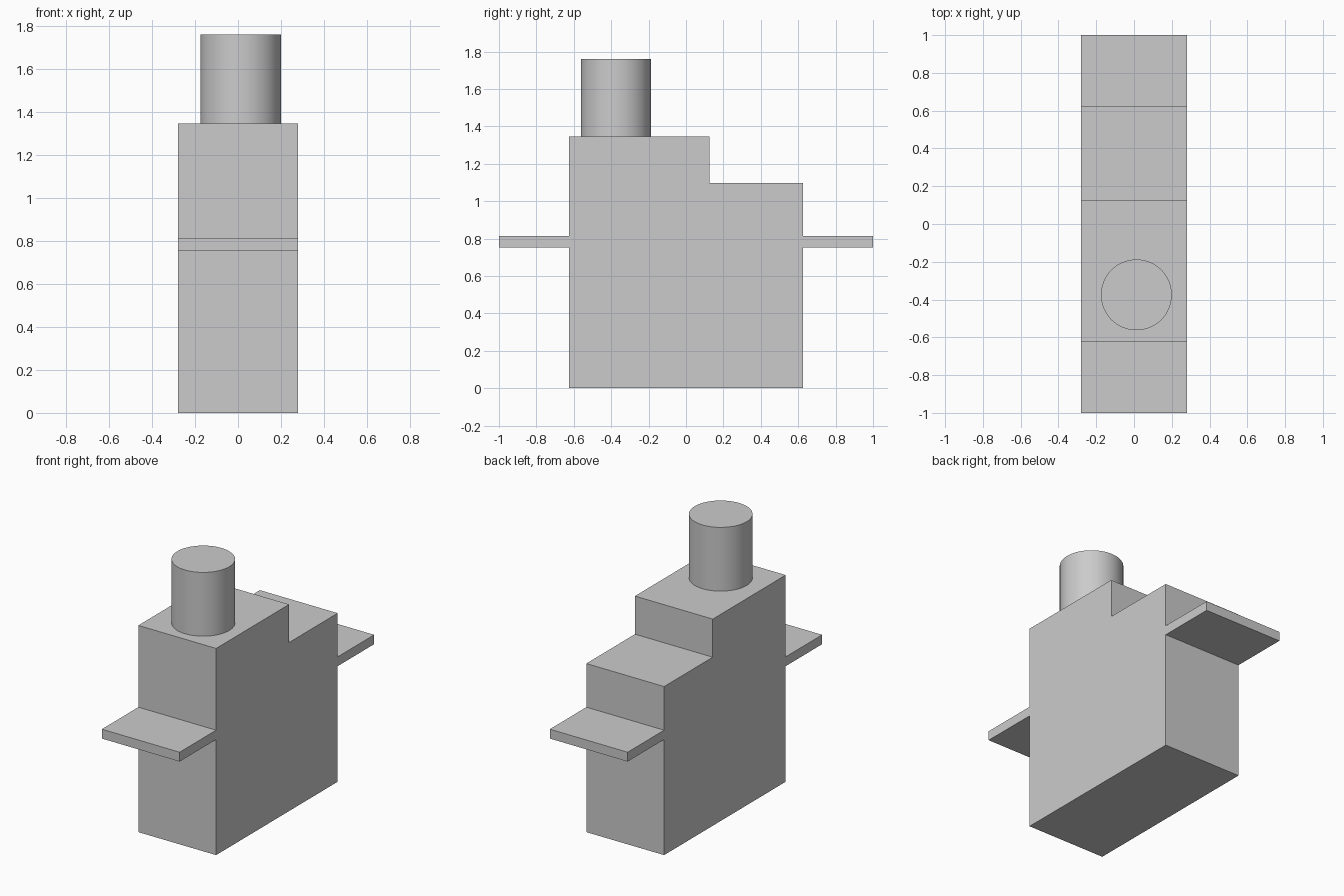
import bpy
import bmesh
from mathutils import Vector

default_cube = bpy.data.objects.get("Cube")
if default_cube:
    bpy.data.objects.remove(default_cube, do_unlink=True)

# Plain grey material
GREY = (0.6, 0.6, 0.6, 1.0)
grey = bpy.data.materials.new("light grey")
grey.use_nodes = True
grey.diffuse_color = GREY
grey.node_tree.nodes["Principled BSDF"].inputs["Base Color"].default_value = GREY

HALF_WIDTH = 0.28
HALF_DEPTH = 0.625
BODY_TOP = 1.345


def extrude_profile(name, profile):
    """Extrude a closed (y, z) outline across the full width of the model."""
    bm = bmesh.new()
    face = bm.faces.new([bm.verts.new((-HALF_WIDTH, y, z)) for y, z in profile])
    result = bmesh.ops.extrude_face_region(bm, geom=[face])
    moved = [v for v in result["geom"] if isinstance(v, bmesh.types.BMVert)]
    bmesh.ops.translate(bm, verts=moved, vec=Vector((2 * HALF_WIDTH, 0, 0)))
    bmesh.ops.recalc_face_normals(bm, faces=bm.faces)
    mesh = bpy.data.meshes.new(name)
    bm.to_mesh(mesh)
    bm.free()
    obj = bpy.data.objects.new(name, mesh)
    bpy.context.collection.objects.link(obj)
    mesh.materials.append(grey)
    return obj


# Body block with a lower step at the back
extrude_profile("stepped_body", [
    (-HALF_DEPTH, 0), (HALF_DEPTH, 0), (HALF_DEPTH, 1.097),
    (0.125, 1.097), (0.125, BODY_TOP), (-HALF_DEPTH, BODY_TOP),
])

# Thin ledges, front and back
for name, side in (("front_ledge", -1), ("back_ledge", 1)):
    inner, outer = side * HALF_DEPTH, side * 1.0
    extrude_profile(name, [(inner, 0.752), (outer, 0.752),
                           (outer, 0.813), (inner, 0.813)])

# Round post on the upper deck
POST_TOP = 1.76
bpy.ops.mesh.primitive_cylinder_add(
    vertices=64, radius=0.1875, depth=POST_TOP - BODY_TOP,
    location=(0.0125, -0.375, (POST_TOP + BODY_TOP) / 2))
post = bpy.context.object
post.name = "round_post"
post.data.materials.append(grey)
bpy.ops.object.shade_smooth_by_angle()
